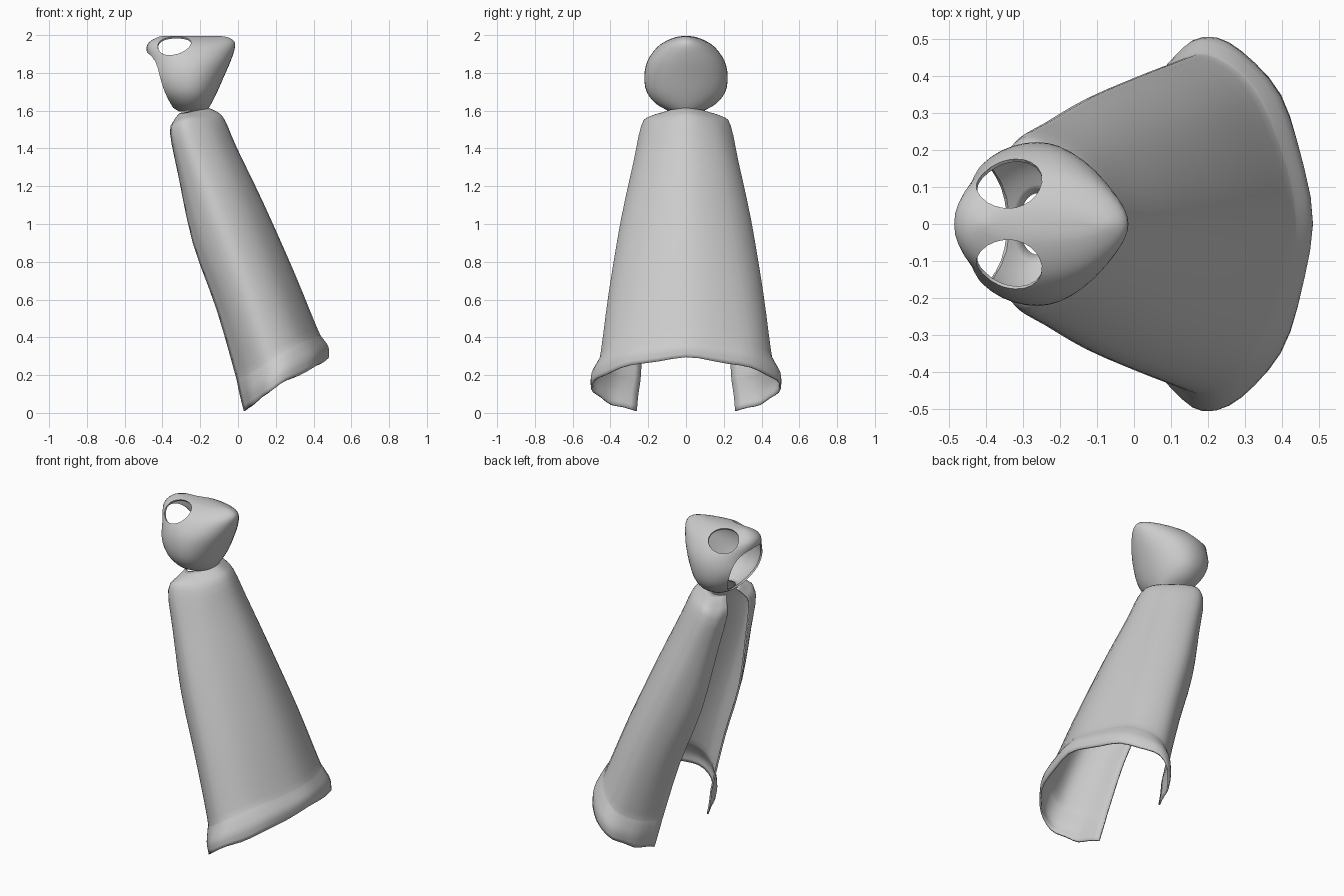
import bpy, bmesh, math
from mathutils import Vector

if "Cube" in bpy.data.objects:
    bpy.data.objects.remove(bpy.data.objects["Cube"])

grey = bpy.data.materials.new("grey cloth")
grey.diffuse_color = (0.6, 0.6, 0.6, 1)
grey.use_nodes = True
grey.node_tree.nodes["Principled BSDF"].inputs["Base Color"].default_value = grey.diffuse_color


def spline(pts, n):
    """Smooth curve through points, n samples per span."""
    p = [Vector(q) for q in pts]
    p = [2 * p[0] - p[1]] + p + [2 * p[-1] - p[-2]]
    out = []
    for i in range(1, len(p) - 2):
        a, b, c, d = p[i - 1:i + 3]
        for k in range(n):
            t = k / n
            out.append(0.5 * (2 * b + (c - a) * t + (2 * a - 5 * b + 4 * c - d) * t * t
                              + (3 * b - a - 3 * c + d) * t ** 3))
    return out + [p[-2]]


def loft(name, rows, closed, cap=False):
    """Skin a list of equally long point rows."""
    bm = bmesh.new()
    vs = [[bm.verts.new(q) for q in r] for r in rows]
    n = len(rows[0])
    for a, b in zip(vs, vs[1:]):
        for j in range(n if closed else n - 1):
            k = (j + 1) % n
            bm.faces.new((a[j], a[k], b[k], b[j]))
    if cap:
        bm.faces.new(vs[-1])
    bmesh.ops.recalc_face_normals(bm, faces=bm.faces)
    me = bpy.data.meshes.new(name)
    bm.to_mesh(me)
    bm.free()
    me.materials.append(grey)
    ob = bpy.data.objects.new(name, me)
    bpy.context.collection.objects.link(ob)
    return ob


def thicken(ob, t):
    m = ob.modifiers.new("thickness", "SOLIDIFY")
    m.thickness = t
    m.offset = 0


def smooth(ob, deg):
    bpy.ops.object.select_all(action='DESELECT')
    ob.select_set(True)
    bpy.context.view_layer.objects.active = ob
    bpy.ops.object.shade_smooth_by_angle(angle=math.radians(deg))


# Cloak: each row runs from the open edge round the side to the middle of the back
sections = [
    [(.035, .262, .01), (.10, .42, .06), (.22, .498, .15), (.39, .345, .235), (.475, 0, .29)],
    [(.015, .255, .09), (.09, .425, .13), (.215, .495, .21), (.385, .34, .30), (.472, 0, .345)],
    [(.0, .245, .16), (.08, .40, .20), (.20, .458, .28), (.345, .335, .36), (.44, 0, .395)],
    [(-.015, .24, .22), (.07, .39, .26), (.18, .445, .33), (.32, .325, .41), (.415, 0, .445)],
    [(-.11, .22, .55), (-.04, .35, .59), (.07, .402, .65), (.205, .28, .72), (.29, 0, .75)],
    [(-.235, .185, .90), (-.18, .29, .94), (-.08, .34, 1.02), (.05, .225, 1.09), (.125, 0, 1.12)],
    [(-.31, .145, 1.25), (-.28, .23, 1.27), (-.20, .275, 1.32), (-.08, .185, 1.38), (-.01, 0, 1.40)],
    [(-.355, .11, 1.48), (-.34, .19, 1.49), (-.27, .232, 1.52), (-.14, .155, 1.53), (-.075, 0, 1.55)],
    [(-.335, .08, 1.545), (-.32, .13, 1.55), (-.27, .19, 1.565), (-.17, .12, 1.575), (-.115, 0, 1.59)],
    [(-.31, .05, 1.58), (-.30, .08, 1.585), (-.26, .10, 1.59), (-.20, .07, 1.605), (-.165, 0, 1.613)],
]
full = []
for s in sections:
    whole = s + [(x, -y, z) for x, y, z in reversed(s[:-1])]
    full.append(spline(whole, 5))
columns = [spline(c, 3) for c in zip(*full)]
rows = [list(r) for r in zip(*columns)]
# gentle waves along the hem
for i, r in enumerate(rows[:10]):
    for j, q in enumerate(r):
        w = 0.005 * (1 - i / 10) * math.sin(j * 1.35) * min(1, j / 4, (len(r) - 1 - j) / 4)
        q.z += w
        q.x += w * 0.6
cloak = loft("cloak", rows, False)
thicken(cloak, 0.01)
smooth(cloak, 50)

# Hood: stacked rings given as height, front x, back x, half width
levels = [(1.60, -.31, -.17, .085), (1.64, -.37, -.145, .155), (1.70, -.43, -.115, .203),
          (1.78, -.465, -.08, .216), (1.86, -.465, -.045, .200), (1.93, -.48, -.022, .152),
          (1.965, -.46, -.025, .102), (1.985, -.42, -.06, .05), (1.99, -.40, -.10, .015)]
low = spline([(z, xf, xb) for z, xf, xb, w in levels], 3)
wid = spline([(w, 0, 0) for z, xf, xb, w in levels], 3)
rings = []
for (z, xf, xb), w in zip(low, wid):
    ring = []
    for k in range(40):
        a = 2 * math.pi * k / 40
        c, s = math.cos(a), math.sin(a)
        mid = -.26
        x = mid + (xb - mid) * c if c > 0 else mid + (mid - xf) * c
        y = w.x * math.copysign(abs(s) ** (1.02 if c > 0 else 0.9), s)
        ring.append((x, y, z))
    rings.append(ring)
hood = loft("hood", rings, True, cap=True)
thicken(hood, 0.01)


# Openings for the face and both ears
def cut(name, loc, size):
    bm = bmesh.new()
    bmesh.ops.create_uvsphere(bm, u_segments=24, v_segments=16, radius=1)
    for v in bm.verts:
        v.co = Vector(loc) + Vector((v.co.x * size[0], v.co.y * size[1], v.co.z * size[2]))
    me = bpy.data.meshes.new(name)
    bm.to_mesh(me)
    bm.free()
    me.materials.append(grey)
    ob = bpy.data.objects.new(name, me)
    bpy.context.collection.objects.link(ob)
    ob.hide_render = True
    ob.hide_viewport = True
    m = hood.modifiers.new(name, "BOOLEAN")
    m.operation = 'DIFFERENCE'
    m.solver = 'EXACT'
    m.object = ob


cut("face_cutter", (-.46, 0, 1.735), (.165, .17, .175))
for side in (1, -1):
    cut("ear_cutter", (-.337, side * .113, 1.95), (.09, .083, .078))
smooth(hood, 50)
